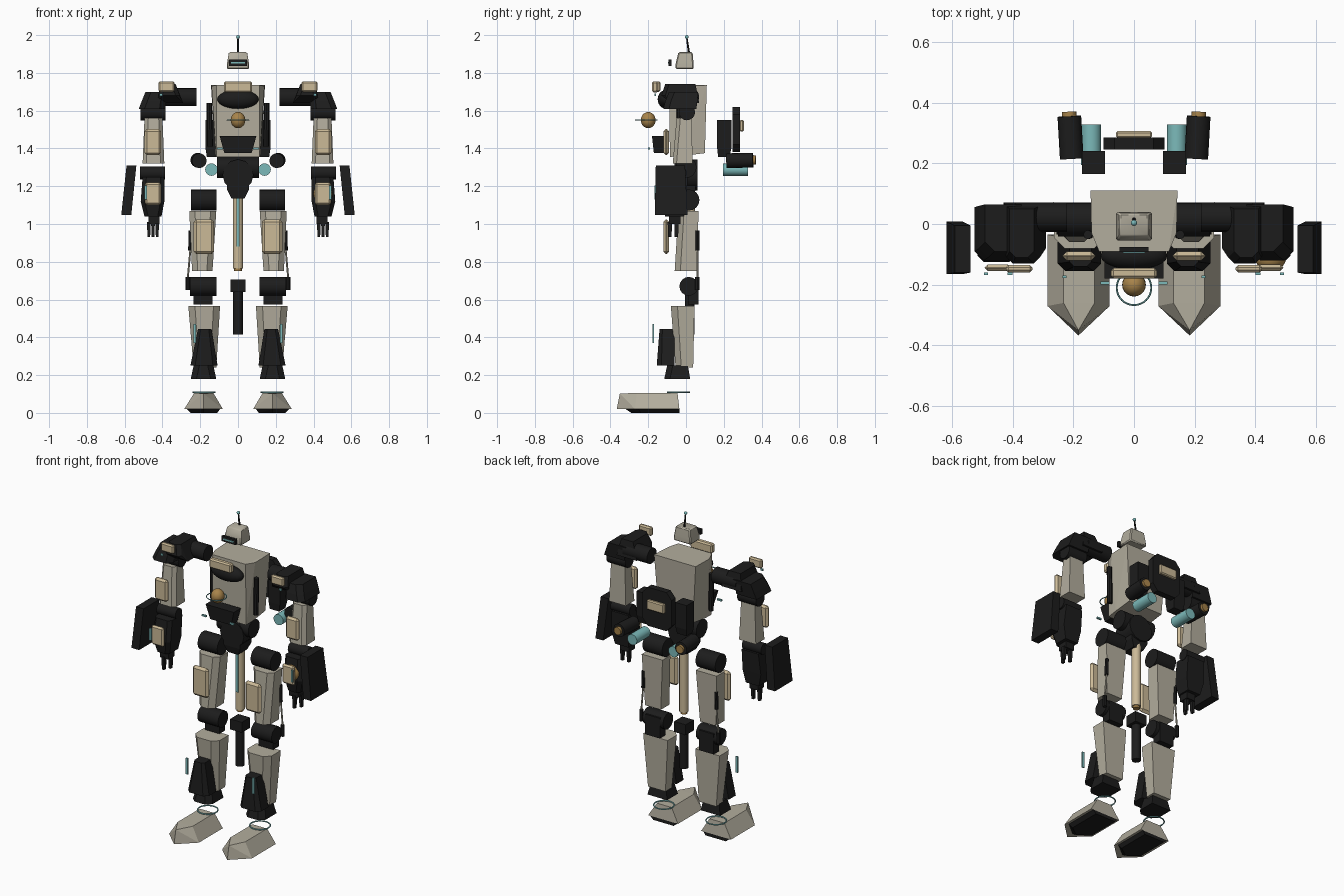
import bpy, bmesh, math
from mathutils import Vector, Matrix

if "Cube" in bpy.data.objects:
    bpy.data.objects.remove(bpy.data.objects["Cube"])


def material(name, rgb):
    m = bpy.data.materials.new(name)
    m.diffuse_color = (*rgb, 1)
    m.use_nodes = True
    m.node_tree.nodes["Principled BSDF"].inputs["Base Color"].default_value = m.diffuse_color
    return m


BLACK = material("charcoal", (0.012, 0.012, 0.012))
GREY = material("warm_grey", (0.45, 0.42, 0.34))
BEIGE = material("beige", (0.60, 0.49, 0.31))
TEAL = material("teal", (0.20, 0.49, 0.49))
GOLD = material("gold", (0.39, 0.23, 0.07))


def finish(name, bm, mat, smooth=False):
    bmesh.ops.recalc_face_normals(bm, faces=bm.faces)
    me = bpy.data.meshes.new(name)
    bm.to_mesh(me)
    bm.free()
    ob = bpy.data.objects.new(name, me)
    bpy.context.collection.objects.link(ob)
    me.materials.append(mat)
    if smooth:
        bpy.context.view_layer.objects.active = ob
        ob.select_set(True)
        bpy.ops.object.shade_smooth_by_angle(angle=math.radians(40))
        ob.select_set(False)
    return ob


def sides(pair):
    return ((1, "right_"), (-1, "left_")) if pair else ((1, ""),)


def hull(name, mat, pts, pair=False, bevel=0, smooth=False):
    """Convex solid around points, optionally mirrored in x."""
    for s, pre in sides(pair):
        bm = bmesh.new()
        for x, y, z in pts:
            bm.verts.new((s * x, y, z))
        res = bmesh.ops.convex_hull(bm, input=bm.verts)
        junk = [v for v in bm.verts if not v.link_faces]
        bmesh.ops.delete(bm, geom=junk, context='VERTS')
        bmesh.ops.dissolve_limit(bm, angle_limit=0.02, verts=bm.verts, edges=bm.edges)
        if bevel:
            bmesh.ops.bevel(bm, geom=bm.edges[:], offset=bevel, segments=1, affect='EDGES')
        finish(pre + name, bm, mat, smooth)


def ring(x0, x1, y0, y1, z, c=0.0):
    """Rectangle at height z whose front corners are cut by c."""
    p = [(x0, y1, z), (x1, y1, z)]
    if c:
        return p + [(x0, y0 + c, z), (x1, y0 + c, z), (x0 + c, y0, z), (x1 - c, y0, z)]
    return p + [(x0, y0, z), (x1, y0, z)]


def box(name, mat, x0, x1, y0, y1, z0, z1, pair=False, bevel=0):
    hull(name, mat, ring(x0, x1, y0, y1, z0) + ring(x0, x1, y0, y1, z1), pair, bevel)


def rod(name, mat, a, b, r, r2=None, pair=False, n=16):
    """Cylinder or cone between two points."""
    for s, pre in sides(pair):
        p, q = (Vector((s * v[0], v[1], v[2])) for v in (a, b))
        d = q - p
        bm = bmesh.new()
        m = Matrix.Translation((p + q) / 2) @ d.to_track_quat('Z', 'Y').to_matrix().to_4x4()
        bmesh.ops.create_cone(bm, cap_ends=True, segments=n, radius1=r,
                              radius2=r if r2 is None else r2, depth=d.length, matrix=m)
        finish(pre + name, bm, mat, n > 8)


def ball(name, mat, c, r, pair=False):
    for s, pre in sides(pair):
        bm = bmesh.new()
        m = Matrix.Translation((s * c[0], c[1], c[2])) @ Matrix.Diagonal((*r, 1))
        bmesh.ops.create_uvsphere(bm, u_segments=20, v_segments=12, radius=1, matrix=m)
        finish(pre + name, bm, mat, True)


def halo(name, mat, c, r, t, pair=False):
    for s, pre in sides(pair):
        bpy.ops.mesh.primitive_torus_add(location=(s * c[0], c[1], c[2]), major_radius=r,
                                         minor_radius=t, major_segments=32, minor_segments=6)
        ob = bpy.context.object
        ob.name = pre + name
        ob.data.materials.append(mat)
        ob.select_set(False)


# Head, visor and antenna
hull("head", GREY, ring(-.06, .06, -.055, .04, 1.82) + ring(-.058, .058, -.055, .04, 1.85)
     + ring(-.048, .048, -.04, .035, 1.91), bevel=.006, smooth=True)
box("visor", BLACK, -.048, .048, -.092, -.076, 1.837, 1.87)
box("visor_light", TEAL, -.036, .036, -.096, -.092, 1.85, 1.858)
rod("antenna", BLACK, (0, .015, 1.91), (0, .005, 1.98), .006, .004, n=8)
ball("antenna_tip", TEAL, (0, .004, 1.99), (.01, .01, .01))

# Torso
hull("torso", GREY, [(s * x, y, z) for s in (-1, 1) for x, y, z in
     ((.143, .11, 1.735), (.115, -.09, 1.735), (.118, .10, 1.375), (.115, -.085, 1.355),
      (.14, -.03, 1.73), (.12, -.02, 1.36))])
ball("chest_intake", BLACK, (0, -.105, 1.66), (.11, .045, .05))
box("collar_plate", BEIGE, -.075, .075, -.18, -.145, 1.697, 1.755, bevel=.008)
ball("chest_orb", GOLD, (0, -.2, 1.55), (.039, .039, .043))
halo("orb_ring", TEAL, (0, -.21, 1.55), .057, .003)
hull("belly_guard", BLACK, ring(-.072, .072, -.17, -.11, 1.375) + ring(-.097, .097, -.18, -.11, 1.465))
box("belly_light", TEAL, .08, .11, -.2, -.19, 1.395, 1.405, True)
rod("torso_side_strip", BLACK, (.148, -.035, 1.41), (.152, -.035, 1.64), .015, pair=True, n=8)

# Waist and pelvis
rod("waist", BLACK, (-.11, 0, 1.30), (.11, 0, 1.30), .056)
rod("pelvis", BLACK, (0, -.06, 1.26), (0, .06, 1.26), .082, n=12)
hull("crotch", BLACK, ring(-.035, .035, -.05, .04, 1.135) + ring(-.057, .057, -.06, .05, 1.18)
     + ring(-.057, .057, -.06, .05, 1.225))

# Backpack with thrusters
hull("backpack", BLACK, [(s * x, y, z) for s in (-1, 1) for y in (.245, .285) for x, z in
     ((.065, 1.38), (.1, 1.42), (.1, 1.58), (.065, 1.62))])
box("backpack_plate", BEIGE, -.06, .06, .283, .306, 1.49, 1.55, bevel=.006)
hull("backpack_pod", BLACK, ring(.10, .165, .17, .23, 1.355) + ring(.095, .172, .165, .24, 1.40)
     + ring(.095, .172, .165, .24, 1.55), True)
rod("thruster", BLACK, (.205, .215, 1.335), (.213, .355, 1.338), .039, pair=True)
rod("thruster_nozzle", GOLD, (.213, .352, 1.338), (.214, .37, 1.338), .024, pair=True)
rod("fuel_tank", TEAL, (.141, .195, 1.288), (.141, .328, 1.288), .033, pair=True)

# Shoulders
rod("shoulder_axle", BLACK, (.22, .022, 1.672), (.39, .022, 1.672), .048, pair=True)
hull("pauldron", BLACK, ring(.31, .42, -.13, .02, 1.68, .02) + ring(.29, .43, -.08, .07, 1.64)
     + ring(.33, .41, -.11, .05, 1.74, .02), True)
hull("deltoid", BLACK, ring(.385, .525, -.12, .055, 1.61, .03) + ring(.38, .51, -.11, .06, 1.65, .03)
     + ring(.37, .49, -.09, .065, 1.70, .03), True)
box("shoulder_plate", BEIGE, .335, .422, -.16, -.135, 1.70, 1.755, True, .008)
box("shoulder_light", TEAL, .40, .416, -.168, -.16, 1.678, 1.69, True)

# Arms
rod("upper_arm_joint", BLACK, (.385, .005, 1.592), (.515, .005, 1.592), .043, pair=True)
hull("upper_arm", GREY, ring(.39, .505, -.07, .035, 1.32, .02) + ring(.40, .495, -.05, .03, 1.56, .02), True)
box("upper_arm_plate", BEIGE, .407, .495, -.12, -.09, 1.365, 1.502, True, .012)
rod("elbow", BLACK, (.387, -.03, 1.27), (.518, -.03, 1.27), .034, pair=True)
hull("forearm", BLACK, ring(.405, .495, -.11, -.01, 1.04, .02) + ring(.39, .515, -.125, 0, 1.12, .02)
     + ring(.39, .505, -.11, .01, 1.25, .02), True)
box("forearm_plate", BEIGE, .407, .492, -.155, -.133, 1.10, 1.22, True, .01)
box("forearm_light", TEAL, .481, .494, -.168, -.16, 1.13, 1.205, True)
ball("forearm_emblem_orb", GOLD, (.45, -.115, 1.16), (.05, .04, .05))
box("palm", BLACK, .415, .475, -.09, -.03, 1.0, 1.045, True)
for i, (x, y) in enumerate(((.428, -.05), (.45, -.085), (.472, -.05))):
    hull(f"finger_{i + 1}", BLACK, ring(x - .007, x + .007, y - .01, y + .008, .93)
         + ring(x - .01, x + .01, y - .012, y + .012, 1.01), True)

# Tilted forearm shields
hull("arm_shield", BLACK, ring(.565, .618, -.165, .008, 1.048) + ring(.538, .59, -.16, -.005, 1.31), True)

# Thighs
rod("hip_joint", BLACK, (.115, .015, 1.127), (.25, .015, 1.127), .056, pair=True)
hull("thigh", GREY, ring(.135, .243, -.06, .055, .75, .03) + ring(.115, .258, -.04, .067, 1.068, .03), True)
box("thigh_plate", BEIGE, .127, .235, -.12, -.09, .84, 1.025, True, .014)
rod("thigh_piston", GREY, (.267, .06, .70), (.25, .06, .89), .005, pair=True, n=8)
rod("piston_sleeve", BLACK, (.253, .06, .86), (.25, .06, .965), .011, pair=True, n=8)
rod("piston_foot", BLACK, (.265, .06, .65), (.265, .06, .72), .012, pair=True, n=8)

# Knees
rod("knee", BLACK, (.113, .015, .67), (.255, .015, .67), .05, pair=True)
box("knee_rear_block", BLACK, .135, .235, .01, .065, .575, .70, True)

# Centre spine between the legs
rod("spine_tube", BEIGE, (0, .02, .765), (0, .02, 1.2), .027, n=12)
rod("spine_tip", GOLD, (0, .02, .752), (0, .02, .768), .02, n=12)
box("spine_light", TEAL, -.009, .009, -.013, -.006, .88, 1.14)
box("spine_block", BLACK, -.04, .04, -.02, .06, .64, .705)
rod("spine_tail", BLACK, (0, .02, .415), (0, .02, .64), .026, n=12)

# Shins
hull("shin", GREY, ring(.115, .235, -.055, .038, .24, .03) + ring(.095, .263, -.08, .045, .565, .035), True)
hull("shin_guard", BLACK, ring(.108, .252, -.155, -.06, .25, .025)
     + ring(.14, .212, -.14, -.06, .445, .015), True)
box("shin_light", TEAL, .222, .236, -.178, -.17, .37, .47, True)
hull("ankle", BLACK, ring(.115, .25, -.115, .022, .18, .03) + ring(.13, .235, -.10, .01, .25, .03), True)
halo("ankle_ring", TEAL, (.18, -.04, .11), .058, .004, True)

# Feet with pointed toes
hull("foot", GREY, ring(.08, .285, -.27, -.035, .02) + [(.183, -.367, .02)]
     + ring(.13, .232, -.26, -.045, .105) + [(.183, -.35, .103)], True)
hull("sole", BLACK, ring(.11, .25, -.24, -.035, 0) + [(.183, -.29, 0)]
     + ring(.095, .27, -.25, -.035, .02) + [(.183, -.32, .02)], True)
